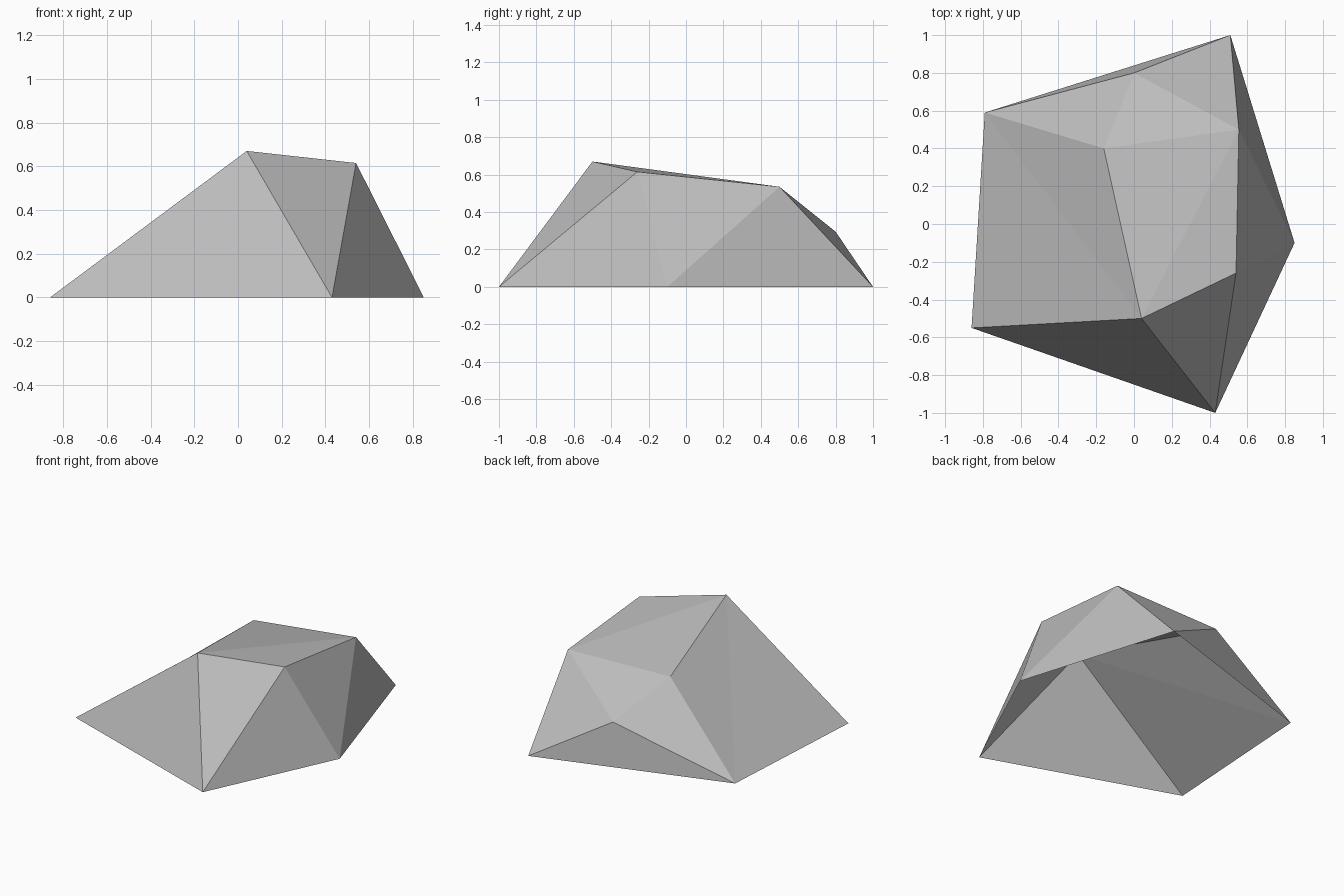
import bpy
import bmesh

cube = bpy.data.objects.get("Cube")
if cube:
    bpy.data.objects.remove(cube, do_unlink=True)

# Plain stone colour
stone = bpy.data.materials.new("stone_grey")
stone.use_nodes = True
grey = (0.5, 0.5, 0.5, 1)
stone.diffuse_color = grey
stone.node_tree.nodes["Principled BSDF"].inputs["Base Color"].default_value = grey

# Ground outline and raised corners of the boulder
corners = {
    "back_right": (-0.79, 0.59, 0), "back_left": (0.51, 1.0, 0),
    "left": (0.85, -0.10, 0), "front": (0.43, -1.0, 0),
    "front_right": (-0.86, -0.55, 0),
    "peak": (0.04, -0.50, 0.67), "shoulder": (0.54, -0.26, 0.615),
    "rear_top": (0.555, 0.50, 0.535), "crest": (-0.16, 0.40, 0.50),
    "ledge": (0.0, 0.80, 0.295),
}

# Facets, wound outward; the underside is open
facets = [
    "back_left back_right ledge", "back_right crest ledge",
    "ledge crest rear_top", "ledge rear_top back_left",
    "back_left rear_top left", "left rear_top shoulder",
    "left shoulder front", "front shoulder peak",
    "front peak front_right", "front_right peak back_right",
    "back_right peak crest", "crest peak rear_top",
    "peak shoulder rear_top",
]

bm = bmesh.new()
points = {name: bm.verts.new(co) for name, co in corners.items()}
for facet in facets:
    bm.faces.new([points[name] for name in facet.split()])
bmesh.ops.recalc_face_normals(bm, faces=bm.faces)
bm.normal_update()
if sum(f.normal.z for f in bm.faces) < 0:
    bmesh.ops.reverse_faces(bm, faces=bm.faces)

mesh = bpy.data.meshes.new("boulder")
bm.to_mesh(mesh)
bm.free()
mesh.materials.append(stone)
boulder = bpy.data.objects.new("boulder", mesh)
bpy.context.collection.objects.link(boulder)
